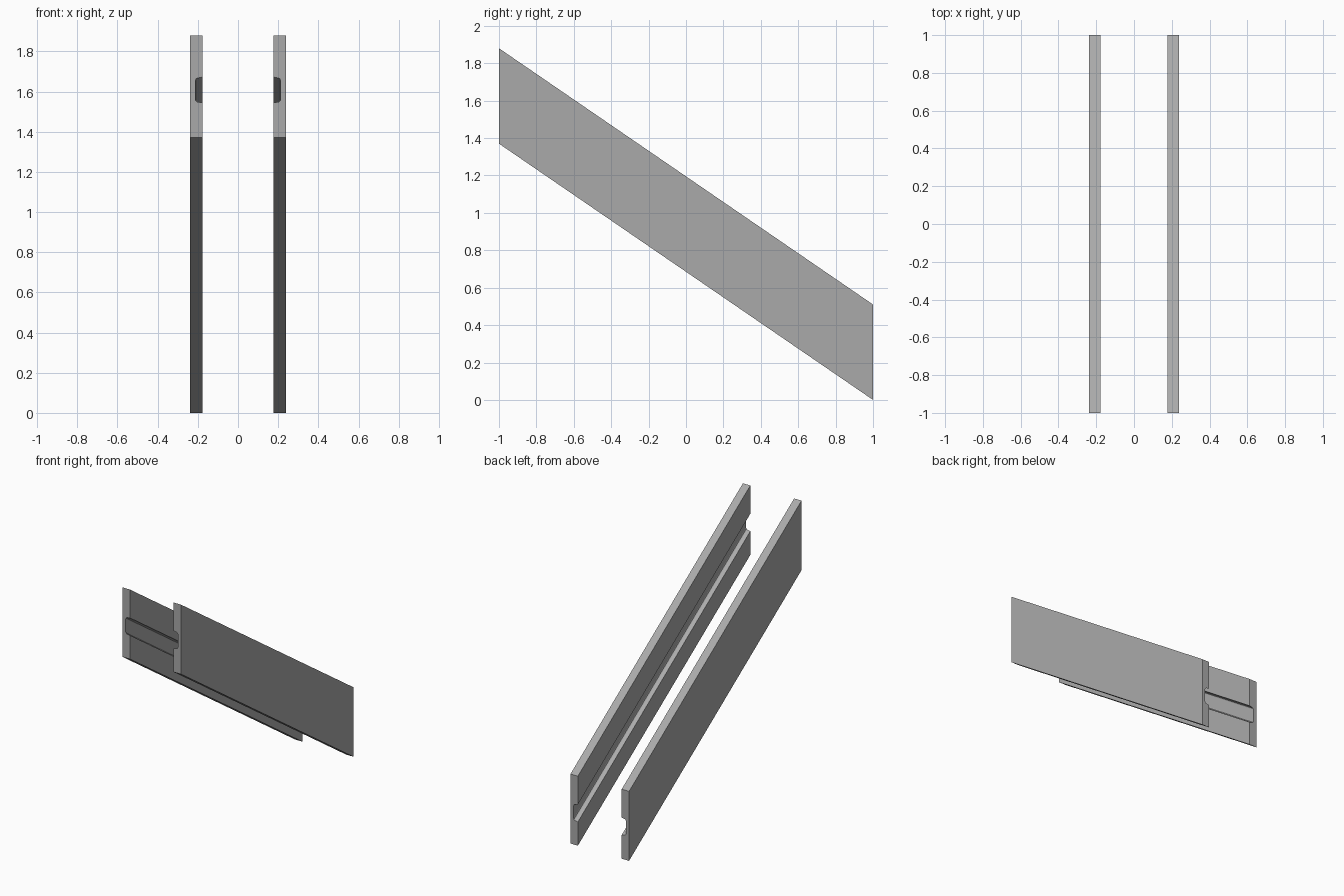
import bpy
import bmesh

cube = bpy.data.objects.get("Cube")
if cube:
    bpy.data.objects.remove(cube, do_unlink=True)

# Single grey finish
grey = bpy.data.materials.new("mid_grey")
grey.use_nodes = True
colour = (0.4, 0.4, 0.4, 1)
grey.diffuse_color = colour
grey.node_tree.nodes["Principled BSDF"].inputs["Base Color"].default_value = colour

INNER, OUTER, GROOVE = 0.178, 0.238, 0.212   # distances from the centre line
HEIGHT, DROP = 0.51, 1.37                    # end height and fall from front to back

# Rail cross-section (x, height), with a chamfered groove on the inner side
half_groove = [(INNER, 0.174), (GROOVE - 0.008, 0.179), (GROOVE - 0.002, 0.184), (GROOVE, 0.192)]
mid = 0.238
section = [(OUTER, 0), (OUTER, HEIGHT), (INNER, HEIGHT)]
section += [(x, 2 * mid - z) for x, z in half_groove]
section += half_groove[::-1]
section += [(INNER, 0)]


def make_rail(name, side):
    """Sweep the section along the slope, keeping both ends vertical."""
    bm = bmesh.new()
    face = bm.faces.new([bm.verts.new((side * x, -1, z + DROP)) for x, z in section])
    swept = bmesh.ops.extrude_face_region(bm, geom=[face], use_keep_orig=True)
    far = [v for v in swept["geom"] if isinstance(v, bmesh.types.BMVert)]
    bmesh.ops.translate(bm, verts=far, vec=(0, 2, -DROP))
    bmesh.ops.recalc_face_normals(bm, faces=bm.faces)
    mesh = bpy.data.meshes.new(name)
    bm.to_mesh(mesh)
    bm.free()
    mesh.materials.append(grey)
    bpy.context.collection.objects.link(bpy.data.objects.new(name, mesh))


for name, side in (("left_rail", 1), ("right_rail", -1)):
    make_rail(name, side)
